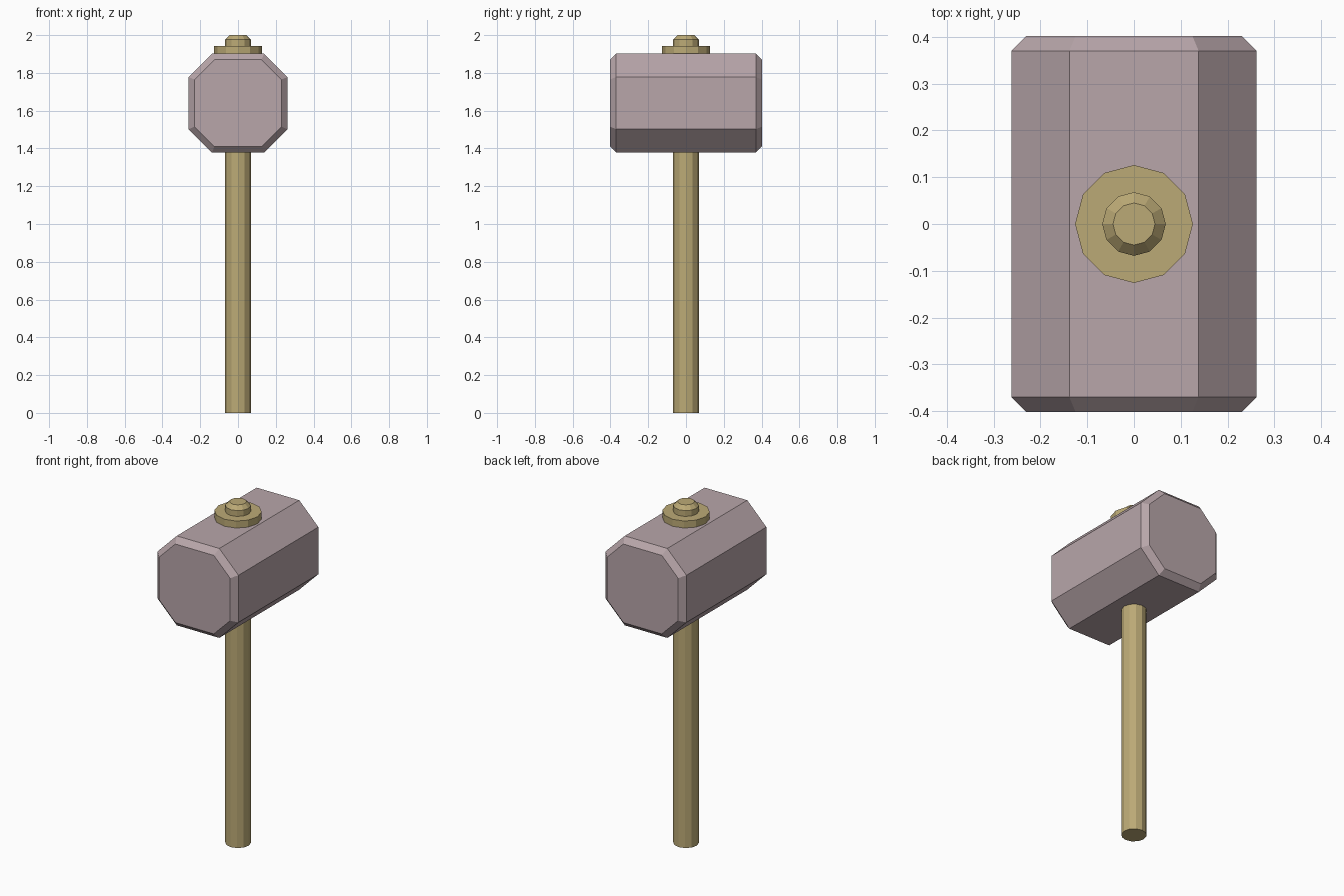
import bpy, bmesh, math

if "Cube" in bpy.data.objects:
    bpy.data.objects.remove(bpy.data.objects["Cube"])


def material(name, color):
    m = bpy.data.materials.new(name)
    m.diffuse_color = (*color, 1)
    m.use_nodes = True
    m.node_tree.nodes["Principled BSDF"].inputs["Base Color"].default_value = m.diffuse_color
    return m


def loft(name, rings, mat):
    """Solid made by joining equal-sized rings of points, capped at both ends."""
    bm = bmesh.new()
    loops = [[bm.verts.new(p) for p in ring] for ring in rings]
    n = len(loops[0])
    for a, b in zip(loops, loops[1:]):
        for i in range(n):
            j = (i + 1) % n
            bm.faces.new((a[i], a[j], b[j], b[i]))
    bm.faces.new(loops[0])
    bm.faces.new(loops[-1])
    bmesh.ops.recalc_face_normals(bm, faces=bm.faces)
    mesh = bpy.data.meshes.new(name)
    bm.to_mesh(mesh)
    bm.free()
    mesh.materials.append(mat)
    ob = bpy.data.objects.new(name, mesh)
    bpy.context.collection.objects.link(ob)
    return ob


def circle(r, z, n=12):
    return [(r * math.cos(math.tau * i / n), r * math.sin(math.tau * i / n), z)
            for i in range(n)]


def octagon(y, inset, half=0.262, flat=0.138, zc=1.64):
    h = half - inset
    f = flat - inset * math.tan(math.pi / 8)
    pts = [(h, -f), (h, f), (f, h), (-f, h), (-h, f), (-h, -f), (-f, -h), (f, -h)]
    return [(x, y, zc + z) for x, z in pts]


stone = material("stone", (0.48, 0.38, 0.40))
wood = material("wood", (0.50, 0.40, 0.18))

# Octagonal head with chamfered striking faces
loft("hammer_head", [octagon(-0.402, 0.032), octagon(-0.37, 0),
                     octagon(0.37, 0), octagon(0.402, 0.032)], stone)

# Handle running through the head, with a chamfered top
loft("handle", [circle(0.068, 0), circle(0.068, 1.977), circle(0.045, 2.0)], wood)

# Collar sitting on the head
loft("collar", [circle(0.126, 1.89), circle(0.126, 1.943)], wood)
